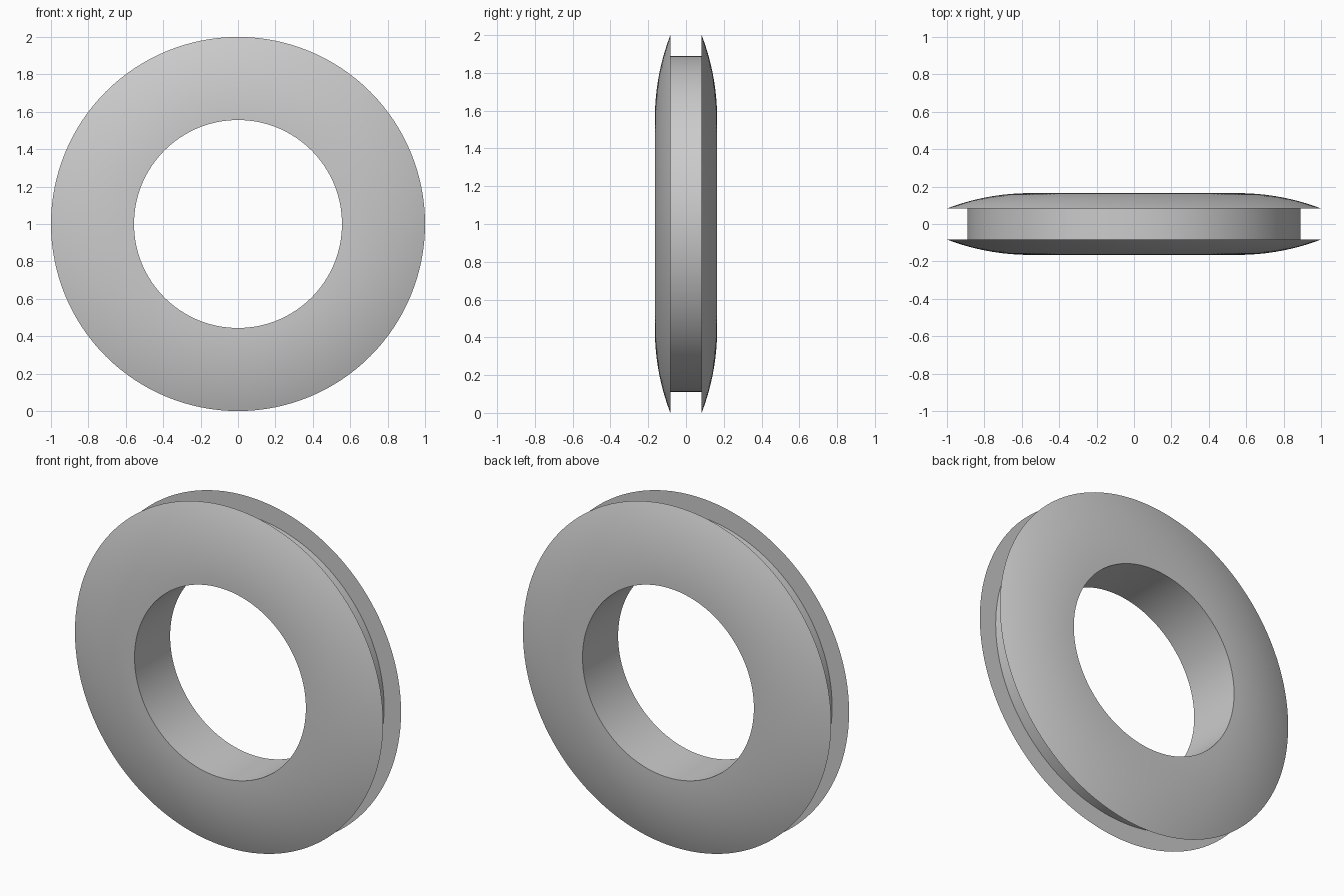
import bpy
import bmesh
from math import cos, sin, asin, radians, tau
from mathutils import Matrix

cube = bpy.data.objects.get("Cube")
if cube:
    bpy.data.objects.remove(cube)

HOLE, RIM, GROOVE = 0.556, 1.0, 0.89
HALF_WIDTH, LIP = 0.165, 0.083
SEGMENTS, ARC_STEPS = 128, 16

# Plain grey rubber
grey = bpy.data.materials.new("grey_rubber")
grey.use_nodes = True
colour = (0.6, 0.6, 0.6, 1)
grey.diffuse_color = colour
grey.node_tree.nodes["Principled BSDF"].inputs["Base Color"].default_value = colour

# Half cross-section: domed face from hole to rim, then lip and groove
span, drop = RIM - HOLE, HALF_WIDTH - LIP
radius = (span ** 2 + drop ** 2) / (2 * drop)
sweep = asin(span / radius)
half = []
for i in range(ARC_STEPS + 1):
    a = sweep * i / ARC_STEPS
    half.append((HOLE + radius * sin(a), HALF_WIDTH - radius * (1 - cos(a))))
half.append((GROOVE, LIP))
profile = half + [(r, -y) for r, y in reversed(half)]

# Revolve the closed section around the y axis
bm = bmesh.new()
rings = []
for s in range(SEGMENTS):
    t = tau * s / SEGMENTS
    rings.append([bm.verts.new((r * cos(t), y, r * sin(t))) for r, y in profile])
for s, ring in enumerate(rings):
    following = rings[(s + 1) % SEGMENTS]
    for i in range(len(profile)):
        j = (i + 1) % len(profile)
        bm.faces.new((ring[i], ring[j], following[j], following[i]))
bmesh.ops.recalc_face_normals(bm, faces=bm.faces)
bmesh.ops.transform(bm, matrix=Matrix.Translation((0, 0, RIM)), verts=bm.verts)

mesh = bpy.data.meshes.new("grommet_ring")
bm.to_mesh(mesh)
bm.free()
mesh.materials.append(grey)
ring_object = bpy.data.objects.new("grommet_ring", mesh)
bpy.context.collection.objects.link(ring_object)

# Smooth curves, crisp edges
bpy.ops.object.select_all(action="DESELECT")
ring_object.select_set(True)
bpy.context.view_layer.objects.active = ring_object
bpy.ops.object.shade_smooth_by_angle(angle=radians(30))
